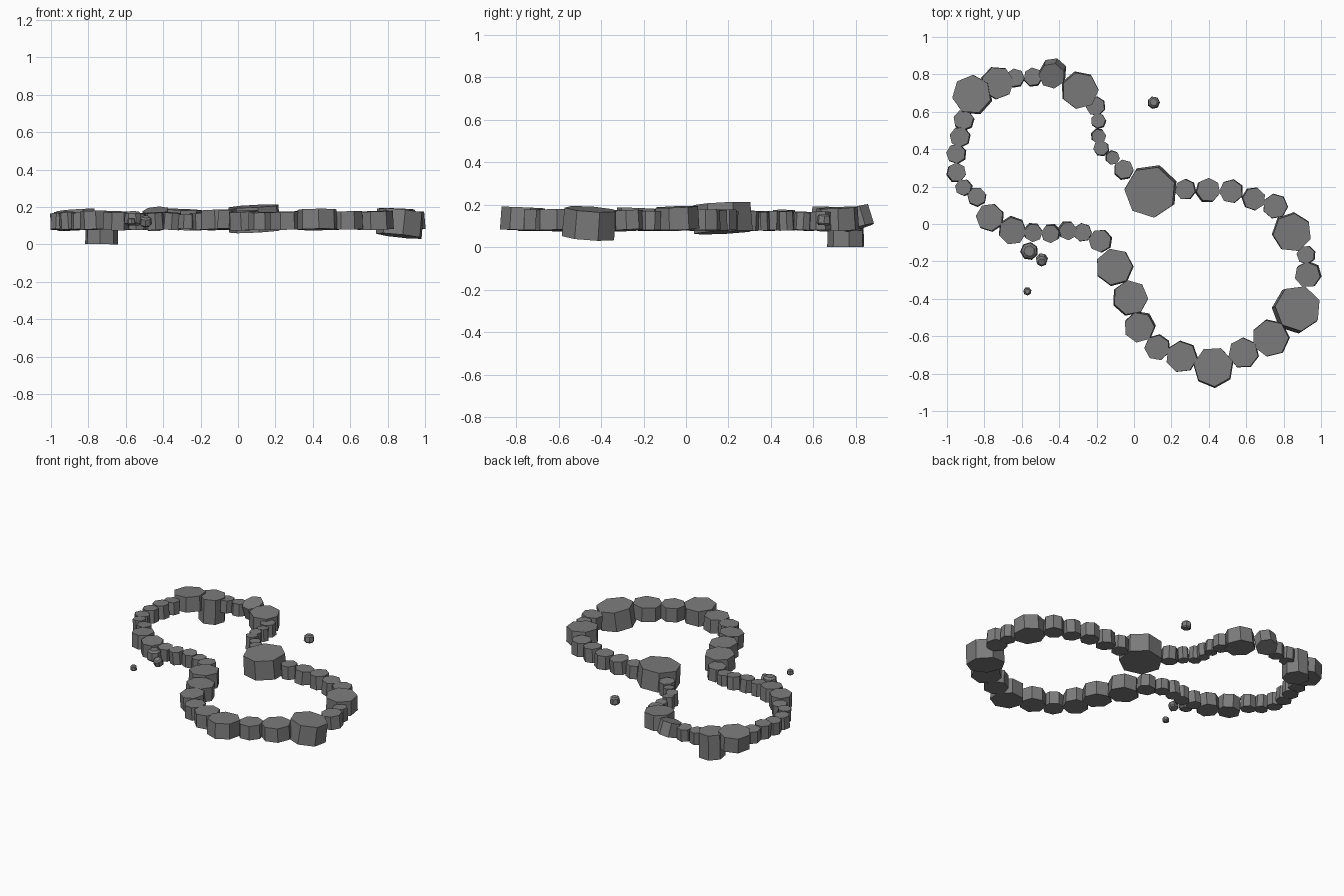
import bpy, bmesh, math, random
from mathutils import Matrix, Vector

if "Cube" in bpy.data.objects:
    bpy.data.objects.remove(bpy.data.objects["Cube"])

random.seed(4)
slate = bpy.data.materials.new("dark_slate")
slate.diffuse_color = (0.2, 0.2, 0.2, 1)
slate.use_nodes = True
slate.node_tree.nodes["Principled BSDF"].inputs["Base Color"].default_value = slate.diffuse_color


def finish(name, bm):
    bmesh.ops.recalc_face_normals(bm, faces=bm.faces[:])
    me = bpy.data.meshes.new(name)
    bm.to_mesh(me)
    bm.free()
    me.materials.append(slate)
    ob = bpy.data.objects.new(name, me)
    bpy.context.collection.objects.link(ob)


def stone(name, x, y, r, z0, z1, turn, tilt_x=0, tilt_y=0):
    # seven-sided prism, slightly tilted
    bm = bmesh.new()
    m = (Matrix.Translation((x, y, (z0 + z1) / 2))
         @ Matrix.Rotation(math.radians(tilt_x), 4, 'X')
         @ Matrix.Rotation(math.radians(tilt_y), 4, 'Y')
         @ Matrix.Rotation(turn, 4, 'Z'))
    bmesh.ops.create_cone(bm, cap_ends=True, segments=7, radius1=r * 1.02,
                          radius2=r * 0.99, depth=z1 - z0, matrix=m)
    finish(name, bm)


def pebble(name, x, y, z, r):
    # small angular lump: a chipped seven-sided prism
    bm = bmesh.new()
    bmesh.ops.create_cone(bm, cap_ends=True, segments=7, radius1=r,
                          radius2=r * 0.85, depth=r * 1.5)
    bmesh.ops.bevel(bm, geom=[e for e in bm.edges if abs(e.verts[0].co.z - e.verts[1].co.z) < 1e-5],
                    offset=r * 0.25, segments=1, affect='EDGES')
    bm.transform(Matrix.Translation((x, y, z))
                 @ Matrix.Rotation(random.uniform(-.4, .4), 4, 'X')
                 @ Matrix.Rotation(random.uniform(0, 3), 4, 'Z'))
    finish(name, bm)


# border stones around the pond: x, y, radius
ring = [
    (-.73, .755, .088), (-.635, .78, .05), (-.54, .785, .05), (-.435, .805, .072),
    (-.29, .715, .10), (-.205, .63, .052), (-.19, .55, .04), (-.19, .47, .04),
    (-.175, .405, .042), (-.115, .355, .038), (-.055, .29, .053), (.09, .175, .14),
    (.275, .185, .056), (.395, .18, .065), (.52, .175, .064), (.64, .135, .062),
    (.755, .095, .067), (.845, -.045, .105), (.92, -.165, .05), (.93, -.27, .07),
    (.87, -.455, .125), (.73, -.61, .10), (.585, -.69, .082), (.425, -.765, .108),
    (.255, -.71, .085), (.125, -.66, .069), (.03, -.55, .083), (-.02, -.395, .095),
    (-.105, -.23, .10), (-.18, -.09, .062), (-.275, -.045, .05), (-.355, -.035, .05),
    (-.445, -.05, .05), (-.54, -.045, .05), (-.65, -.035, .075), (-.77, .035, .075),
    (-.84, .145, .051), (-.91, .195, .045), (-.95, .275, .052), (-.95, .375, .053),
    (-.93, .465, .055), (-.91, .555, .055), (-.865, .69, .106)]

# stones with their own height or tilt: bottom, top, tilt x, tilt y
special = {0: (.002, .175, 0, 1), 3: (.09, .185, 16, -5), 11: (.07, .205, 3, -3),
           20: (.045, .18, -4, 6), 17: (.085, .19, 2, 2), 30: (.085, .16, 0, 0)}

for i, (x, y, r) in enumerate(ring):
    nx, ny, _ = ring[(i + 1) % len(ring)]
    px, py, _ = ring[i - 1]
    turn = math.atan2(ny - py, nx - px)
    if i in special:
        z0, z1, tx, ty = special[i]
    else:
        z0 = .08
        z1 = .155 + min(r, .1) * .27 + random.uniform(-.005, .005)
        tx, ty = random.uniform(-4, 4), random.uniform(-4, 4)
    stone("border_stone_%02d" % (i + 1), x, y, r, z0, z1, turn, tx, ty)

# loose pebbles
for i, p in enumerate([(-.56, -.145, .14, .05), (-.493, -.193, .125, .034),
                       (-.57, -.36, .125, .023), (.105, .65, .13, .035)]):
    pebble("pebble_%d" % (i + 1), *p)
